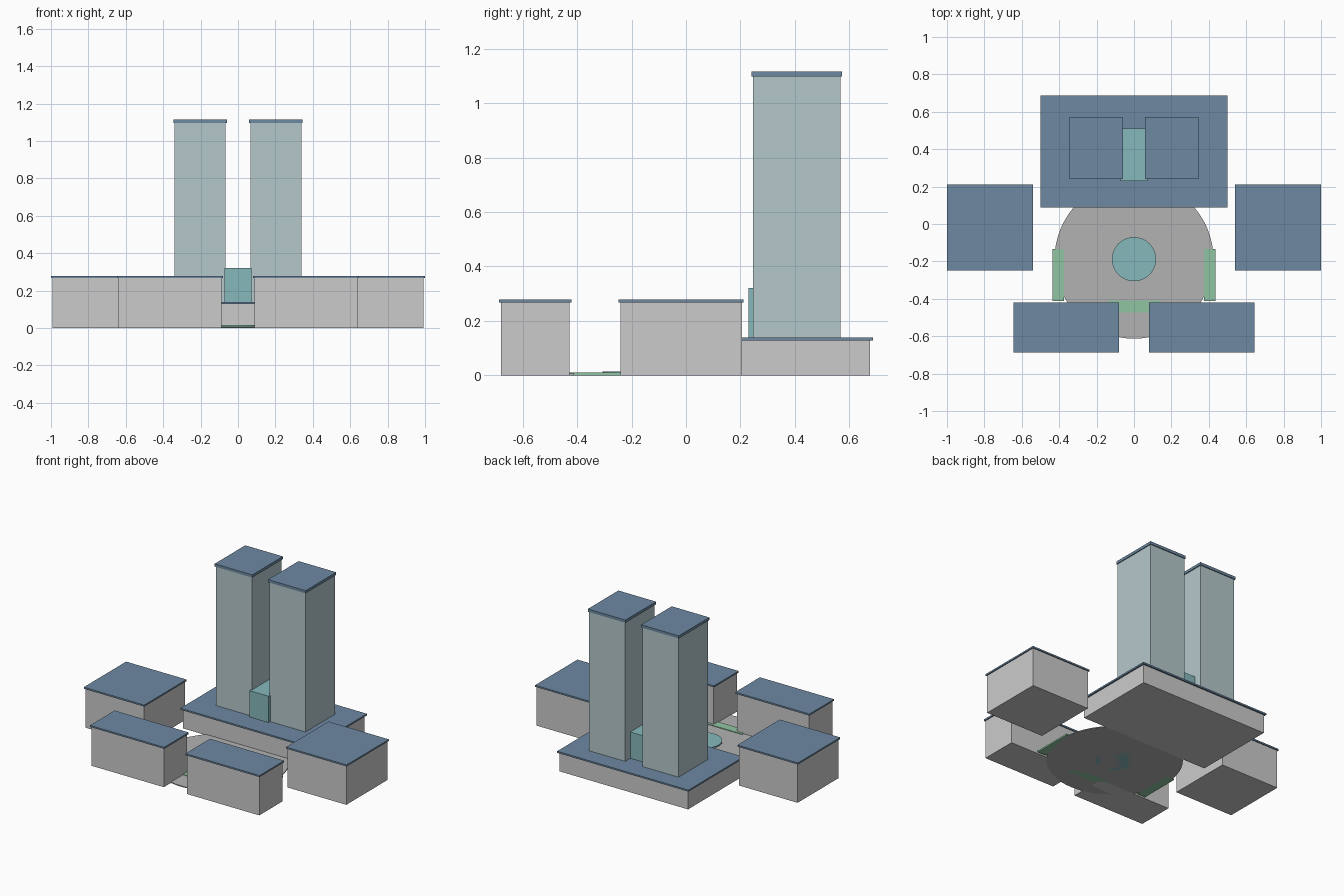
import bpy

if "Cube" in bpy.data.objects:
    bpy.data.objects.remove(bpy.data.objects["Cube"])


def material(name, rgb):
    m = bpy.data.materials.new(name)
    m.diffuse_color = (*rgb, 1)
    m.use_nodes = True
    m.node_tree.nodes["Principled BSDF"].inputs["Base Color"].default_value = m.diffuse_color
    return m


ROOF = material("roof_blue", (0.155, 0.25, 0.36))
GLASS = material("pale_glass", (0.46, 0.58, 0.60))
TEAL = material("teal_glass", (0.24, 0.48, 0.50))
GREEN = material("planting_green", (0.28, 0.56, 0.36))
PAVING = material("paving_grey", (0.45, 0.45, 0.45))


def box(name, x, y, z, mat=None):
    """Box spanning the given (min, max) ranges."""
    spans = (x, y, z)
    bpy.ops.mesh.primitive_cube_add(size=1, location=[(a + b) / 2 for a, b in spans])
    ob = bpy.context.object
    ob.name = name
    ob.scale = [b - a for a, b in spans]
    bpy.ops.object.transform_apply(location=False, rotation=False, scale=True)
    if mat:
        ob.data.materials.append(mat)
    return ob


def building(name, x, y, z, slab, overhang=0.006, mat=None):
    """Body with a thin roof slab; x and y give the roof outline."""
    o = overhang
    box(name + "_body", (x[0] + o, x[1] - o), (y[0] + o, y[1] - o), (z[0], z[1] - slab), mat)
    box(name + "_roof", x, y, (z[1] - slab, z[1]), ROOF)


def disc(name, radius, top, mat):
    bpy.ops.mesh.primitive_cylinder_add(vertices=64, radius=radius, depth=top,
                                        location=(0, -0.188, top / 2))
    ob = bpy.context.object
    ob.name = name
    ob.data.materials.append(mat)
    bpy.ops.object.shade_smooth_by_angle()


# Podium and the glass link between the towers
building("podium", (-0.5, 0.5), (0.088, 0.687), (0, 0.14), 0.011, 0.011)
box("link_lobby", (-0.073, 0.073), (0.229, 0.511), (0.14, 0.321), TEAL)

# Mirrored towers, wings, front blocks and side planting
for side, s in (("left", -1), ("right", 1)):
    def span(a, b):
        return tuple(sorted((s * a, s * b)))
    building(side + "_tower", span(0.06, 0.346), (0.241, 0.573), (0.14, 1.116), 0.019, 0.006, GLASS)
    building(side + "_wing", span(0.54, 1.0), (-0.248, 0.212), (0, 0.279), 0.011, 0.007)
    building(side + "_front_block", span(0.081, 0.645), (-0.687, -0.42), (0, 0.279), 0.011, 0.007)
    box(side + "_planting", span(0.374, 0.437), (-0.413, -0.133), (0, 0.01), GREEN)

# Plaza with pond and front planting
disc("plaza", 0.425, 0.006, PAVING)
disc("pond", 0.118, 0.015, TEAL)
box("front_planting", (-0.14, 0.14), (-0.473, -0.41), (0, 0.01), GREEN)
